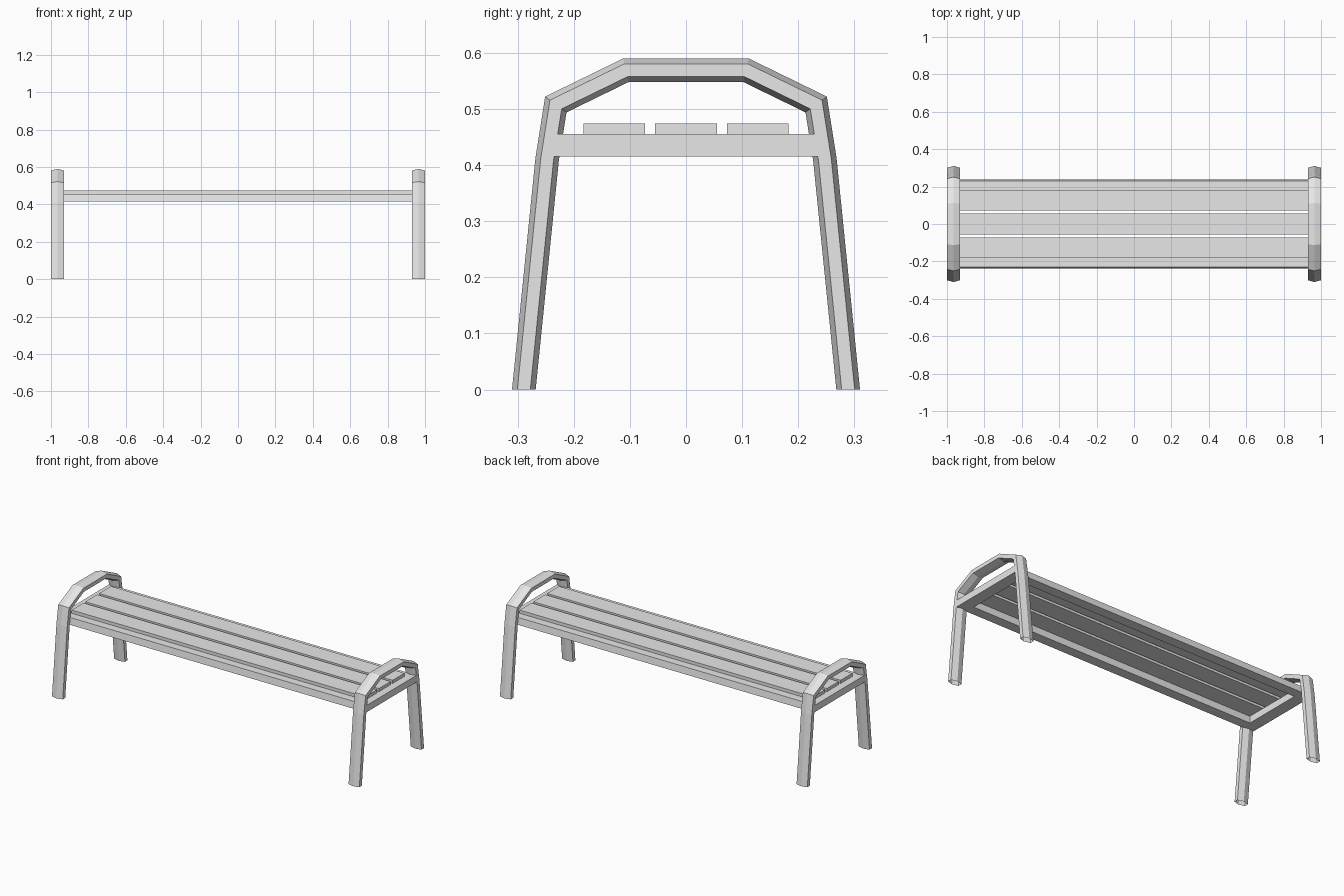
import bpy
import bmesh
from mathutils import Vector

default = bpy.data.objects.get("Cube")
if default:
    bpy.data.objects.remove(default, do_unlink=True)

grey = bpy.data.materials.new("light_grey")
grey.use_nodes = True
grey.diffuse_color = (0.8, 0.8, 0.8, 1)
grey.node_tree.nodes["Principled BSDF"].inputs["Base Color"].default_value = (0.8, 0.8, 0.8, 1)


def finish(name, bm):
    bmesh.ops.recalc_face_normals(bm, faces=bm.faces)
    mesh = bpy.data.meshes.new(name)
    bm.to_mesh(mesh)
    bm.free()
    mesh.materials.append(grey)
    obj = bpy.data.objects.new(name, mesh)
    bpy.context.collection.objects.link(obj)
    return obj


def bridge(bm, rings, closed=False):
    """Join successive vertex rings with quads."""
    pairs = list(zip(rings, rings[1:]))
    if closed:
        pairs.append((rings[-1], rings[0]))
    for a, b in pairs:
        n = len(a)
        for i in range(n):
            j = (i + 1) % n
            bm.faces.new((a[i], a[j], b[j], b[i]))


# Leg and armrest: one ridged six-sided tube, open at the feet
half_path = [(0.289, 0), (0.2475, 0.41), (0.232, 0.508), (0.107, 0.569)]
path = [Vector(p) for p in half_path] + [Vector((-y, z)) for y, z in reversed(half_path)]
W, RIDGE, FLAT = 0.035, 0.021, 0.0115
section = [(0, RIDGE), (W, FLAT), (W, -FLAT), (0, -RIDGE), (-W, -FLAT), (-W, FLAT)]


def side_loop(name, x):
    bm = bmesh.new()
    normals = []
    for a, b in zip(path, path[1:]):
        d = (b - a).normalized()
        normals.append(Vector((d.y, -d.x)))
    rings = []
    for i, p in enumerate(path):
        if i == 0:
            miter = Vector((1, 0))
        elif i == len(path) - 1:
            miter = Vector((-1, 0))
        else:
            miter = (normals[i - 1] + normals[i]).normalized()
        miter = miter / miter.dot(normals[min(i, len(normals) - 1)])
        rings.append([bm.verts.new((x + u, p.x + miter.x * v, p.y + miter.y * v))
                      for u, v in section])
    bridge(bm, rings)
    finish(name, bm)


for side, sign in (("left", 1), ("right", -1)):
    side_loop(side + "_leg_and_armrest", sign * (1 - W))

# Seat frame: rectangular ring with sloping long sides
BOTTOM, TOP = 0.415, 0.455
bm = bmesh.new()
loops = [(1, 0.231, TOP), (1, 0.237, BOTTOM), (0.93, 0.178, BOTTOM), (0.93, 0.178, TOP)]
bridge(bm, [[bm.verts.new((x * sx, y * sy, z))
             for sx, sy in ((1, 1), (-1, 1), (-1, -1), (1, -1))]
            for x, y, z in loops], closed=True)
finish("seat_frame", bm)

# Seat slats
for name, y in (("front", -0.128), ("middle", 0), ("back", 0.128)):
    bm = bmesh.new()
    bmesh.ops.create_cube(bm, size=1)
    bmesh.ops.scale(bm, vec=(1.91, 0.11, 0.019), verts=bm.verts)
    bmesh.ops.translate(bm, vec=(0, y, TOP + 0.0095), verts=bm.verts)
    finish(name + "_slat", bm)
